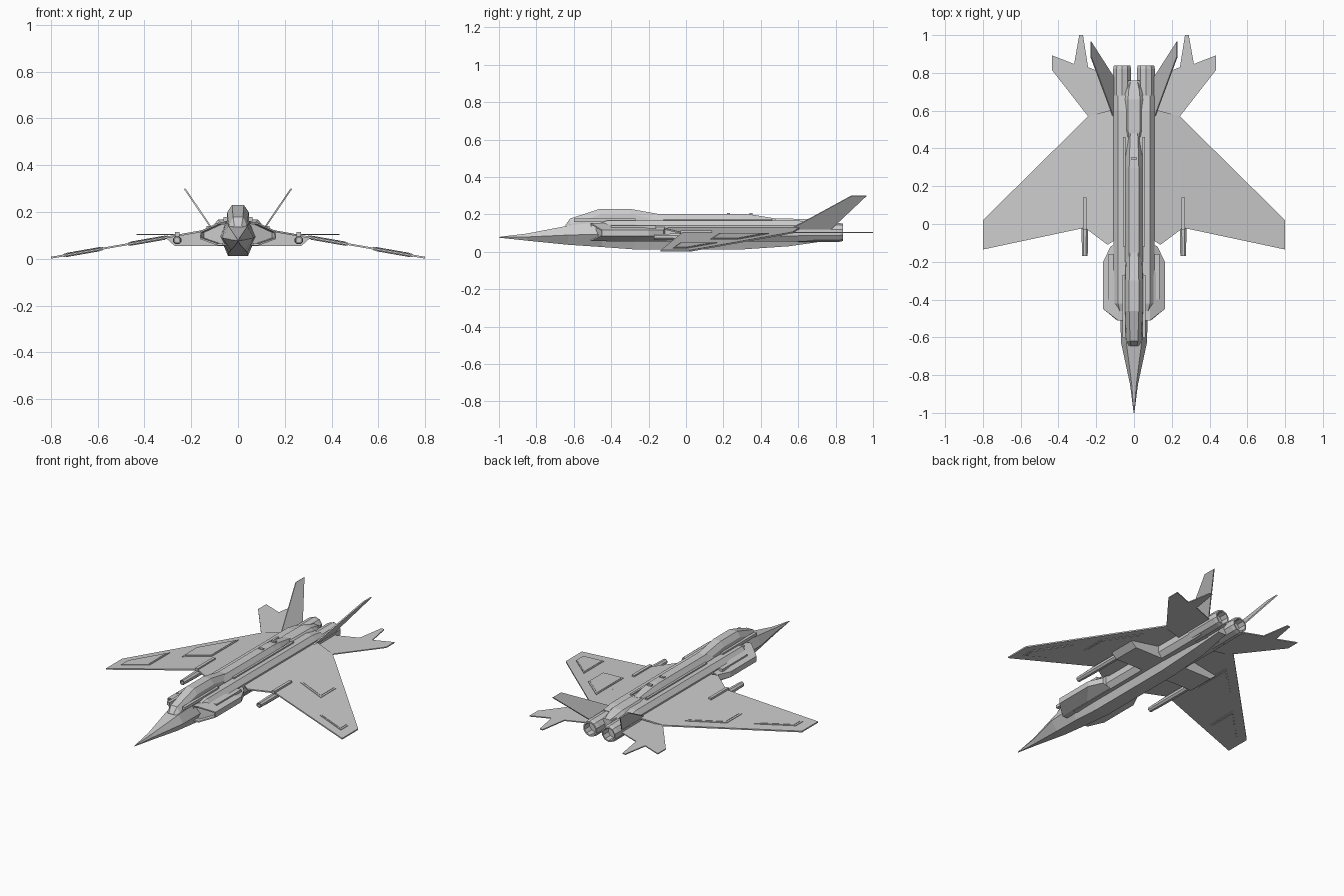
import bpy, bmesh, math
from mathutils import Vector

if "Cube" in bpy.data.objects:
    bpy.data.objects.remove(bpy.data.objects["Cube"])


def finish(bm, name, mirror=False):
    bmesh.ops.recalc_face_normals(bm, faces=bm.faces)
    me = bpy.data.meshes.new(name)
    bm.to_mesh(me)
    bm.free()
    ob = bpy.data.objects.new(name, me)
    bpy.context.collection.objects.link(ob)
    if mirror:
        ob.modifiers.new("mirror", 'MIRROR')
    return ob


def loft(name, rings, mirror=False, recess=None):
    """Skin rings of 3D points; recess = (cap index, inset, depth)."""
    bm = bmesh.new()
    vs = [[bm.verts.new(p) for p in r] for r in rings]
    n = len(rings[0])
    for a, b in zip(vs, vs[1:]):
        for i in range(n):
            bm.faces.new((a[i], a[(i + 1) % n], b[(i + 1) % n], b[i]))
    caps = [bm.faces.new(vs[0]), bm.faces.new(vs[-1])]
    if recess:
        bmesh.ops.recalc_face_normals(bm, faces=bm.faces)
        cap, inset, depth = recess
        bmesh.ops.inset_region(bm, faces=[caps[cap]], thickness=inset)
        ret = bmesh.ops.extrude_discrete_faces(bm, faces=[caps[cap]])
        f = ret["faces"][0]
        f.normal_update()
        bmesh.ops.translate(bm, verts=f.verts, vec=-f.normal * depth)
    return finish(bm, name, mirror)


def sym(y, half):
    """Ring from a right-hand half profile, top to bottom."""
    return [(x, y, z) for x, z in half] + [(-x, y, z) for x, z in reversed(half)]


def ring(y, prof):
    return [(x, y, z) for x, z in prof]


def tube(name, x, z, stations, sides=8, recess=None):
    rings = []
    for y, r in stations:
        rings.append([(x + r * math.cos((i + .5) * math.tau / sides), y,
                       z + r * math.sin((i + .5) * math.tau / sides)) for i in range(sides)])
    return loft(name, rings, True, recess)


def plate(name, pts, t, axis=(0, 0, 1)):
    o = Vector(axis).normalized() * t / 2
    return loft(name, [[Vector(p) + o for p in pts], [Vector(p) - o for p in pts]], True)


def box(name, x0, x1, y0, y1, z0, z1):
    prof = [(x0, z0), (x1, z0), (x1, z1), (x0, z1)]
    return loft(name, [ring(y0, prof), ring(y1, prof)], True)


def wing_z(x):
    return 0.128 - 0.176 * (x - 0.1)


# Central hull with pointed nose: y, top, middle and bottom (half width, z)
hull = [(-1.0, .001, .080, .002, .078, .001, .076),
        (-.85, .012, .098, .021, .080, .010, .060),
        (-.63, .040, .140, .068, .090, .030, .038),
        (-.45, .052, .160, .075, .095, .040, .026),
        (-.275, .055, .165, .078, .098, .043, .013),
        (.30, .055, .165, .078, .098, .043, .013),
        (.55, .050, .165, .070, .100, .040, .030),
        (.76, .030, .150, .040, .100, .025, .060)]
loft("hull", [sym(y, [(a, b), (c, d), (e, f)]) for y, a, b, c, d, e, f in hull])


def dorsal(name, data, base):
    loft(name, [sym(y, [(w * .55, z), (w, max(z - .03, base + .004)), (w * 1.1, base)])
                for y, w, z in data])


# Canopy, spine and tail fairing
dorsal("canopy", [(-.645, .028, .142), (-.62, .038, .178), (-.46, .046, .23),
                  (-.30, .046, .23), (-.15, .040, .203)], .13)
dorsal("spine", [(-.20, .046, .203), (.30, .046, .203), (.36, .044, .198), (.48, .035, .178)], .13)
dorsal("tail_fairing", [(.46, .05, .176), (.50, .058, .178), (.66, .058, .176), (.71, .05, .165),
                        (.76, .03, .15)], .13)
box("canopy_rail", .044, .062, -.60, -.27, .160, .178)
box("spine_side_rail", .045, .058, -.12, .46, .160, .176)
for i, y in enumerate((.22, .34)):
    box("spine_vent_%d" % i, 0, .014, y, y + .015, .19, .208)

# Long engine nacelles beside the hull
nac = [(.03, .168), (.085, .168), (.108, .14), (.108, .085), (.085, .055), (.03, .055)]
nac_front = [(.03, .155), (.075, .155), (.085, .14), (.085, .085), (.075, .065), (.03, .065)]
loft("nacelle", [ring(-.46, nac_front), ring(-.42, nac), ring(.60, nac),
                 [(.02, .68, .155), (.085, .68, .155), (.108, .68, .13), (.108, .68, .085),
                  (.085, .68, .058), (.02, .68, .058)]], True)
tube("engine_nozzle", .063, .104, [(.60, .050), (.82, .050), (.84, .046)], 10, (1, .008, .05))

# Side air intakes with slanted, recessed mouths


def intake_ring(y_in, y_out, xo):
    return [(.05, y_in, .150), (.085, y_in, .155), (xo, y_out, .118),
            (xo, y_out, .085), (.09, y_in, .058), (.05, y_in, .058)]


loft("air_intake", [intake_ring(-.51, -.45, .163), intake_ring(-.30, -.20, .163),
                    intake_ring(-.10, -.12, .125)], True, (0, .008, .03))
box("intake_side_strip", .10, .135, -.40, -.16, .125, .140)

# Forward-swept drooping wings
outline = [(.06, -.06), (.14, -.11), (.26, -.02), (.80, -.135), (.80, .02), (.243, .57), (.06, .62)]
plate("wing", [(x, y, wing_z(x)) for x, y in outline], .008)
panels = {"inner": [(.30, .44), (.47, .275), (.47, .13), (.30, .175)],
          "outer": [(.577, .165), (.745, .0), (.745, -.07), (.577, -.03)]}
for key, pts in panels.items():
    cx, cy = sum(p[0] for p in pts) / 4, sum(p[1] for p in pts) / 4
    plate(key + "_wing_panel", [(x, y, wing_z(x)) for x, y in pts], .014)
    plate(key + "_wing_panel_centre", [(cx + (x - cx) * .88, cy + (y - cy) * .88, wing_z(
        cx + (x - cx) * .88)) for x, y in pts], .018)

# Notched tailplanes and canted fins
tail = [(.06, .50), (.23, .55), (.243, .57), (.434, .815), (.434, .893), (.317, .847),
        (.29, 1.0), (.27, 1.0), (.243, .83), (.10, .775), (.06, .77)]
plate("tailplane", [(x, y, .104) for x, y in tail], .006)
plate("tail_fin", [(.10, .54, .112), (.228, .885, .300), (.228, .965, .300), (.10, .765, .112)],
      .007, (.19, 0, -.128))

# Underwing pylon boxes and gun pods
pod = [(.07, .055), (.27, .055), (.312, .092), (.26, .104), (.07, .13)]
loft("underwing_pylon", [ring(.17, pod), ring(.34, pod)], True)
tube("gun_barrel", .26, .080, [(-.17, .016), (-.06, .019), (.20, .019)], 8, (0, .005, .04))
box("gun_fairing", .251, .269, -.03, .14, .085, .114)
